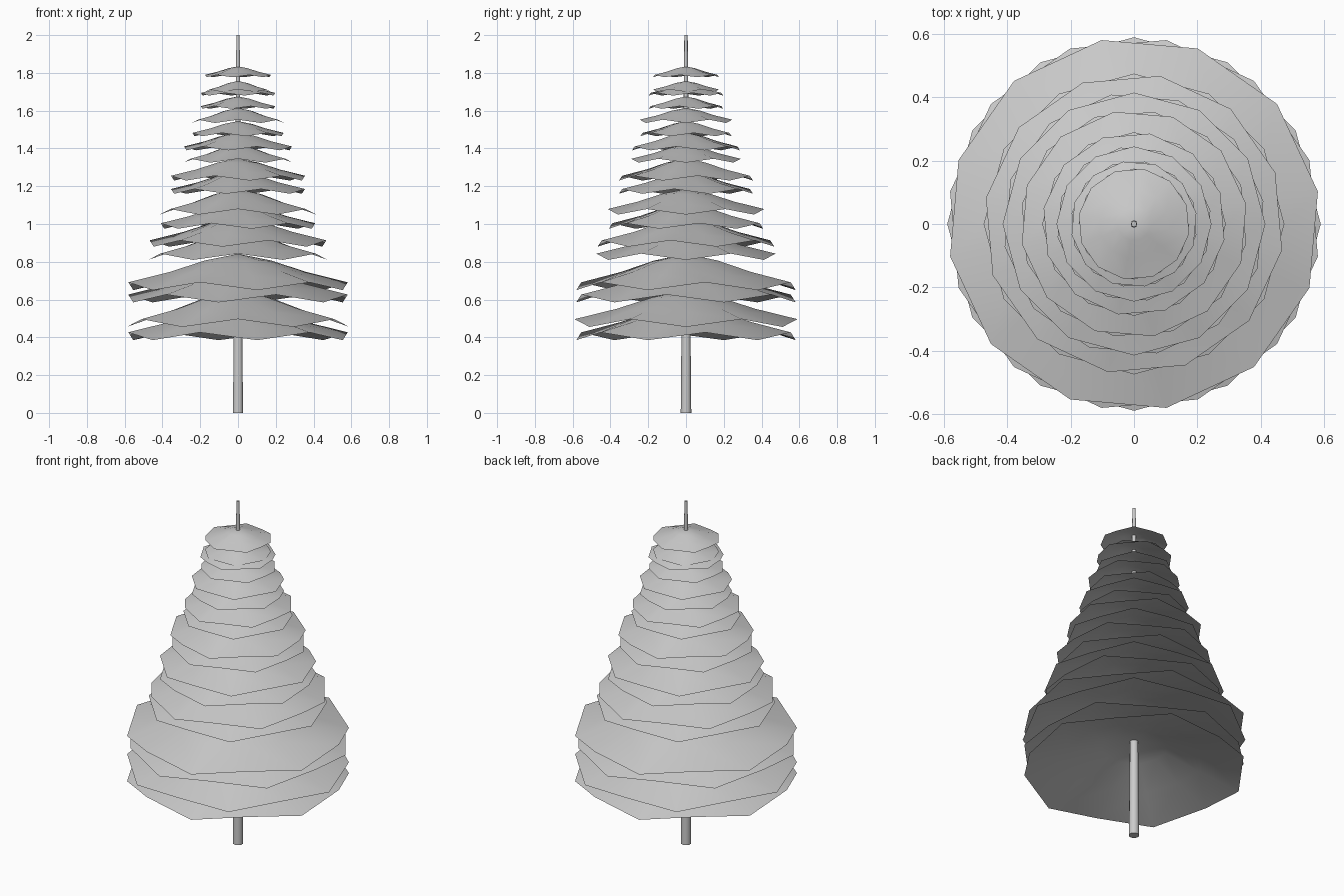
import bpy, bmesh
from math import sin, cos, radians, pi

if "Cube" in bpy.data.objects:
    bpy.data.objects.remove(bpy.data.objects["Cube"])

SIDES = 12


def finish(bm, name, angle=None):
    mesh = bpy.data.meshes.new(name)
    bm.to_mesh(mesh)
    bm.free()
    ob = bpy.data.objects.new(name, mesh)
    bpy.context.collection.objects.link(ob)
    if angle:
        bpy.ops.object.select_all(action='DESELECT')
        ob.select_set(True)
        bpy.context.view_layer.objects.active = ob
        bpy.ops.object.shade_smooth_by_angle(angle=angle)
    return ob


def branch_tier(name, radius, low, turn):
    """Single-sheet drooping skirt whose rim zigzags up and down."""
    bm = bmesh.new()
    height = 0.325 * radius
    rings = []
    # radius fraction, height fraction
    for f, h in ((0.3, 0.8), (0.62, 0.42), (1.0, 0.0)):
        ring = []
        for k in range(SIDES):
            a = turn + 2 * pi * k / SIDES
            lift = 0.07 * radius * f * f if k % 2 else 0
            ring.append(bm.verts.new((radius * f * cos(a), radius * f * sin(a),
                                      low + height * h + lift)))
        rings.append(ring)
    apex = bm.verts.new((0, 0, low + height))
    for k in range(SIDES):
        n = (k + 1) % SIDES
        bm.faces.new((apex, rings[0][k], rings[0][n]))
        for inner, outer in zip(rings, rings[1:]):
            bm.faces.new((inner[k], outer[k], outer[n], inner[n]))
    finish(bm, name, radians(40))


# Trunk: slim taper through the whole tree
bm = bmesh.new()
bmesh.ops.create_cone(bm, cap_ends=True, segments=10, radius1=0.028,
                      radius2=0.009, depth=2.0)
bmesh.ops.translate(bm, verts=bm.verts, vec=(0, 0, 1))
finish(bm, "trunk", radians(40))

# Branch tiers from bottom to top: radius, lowest rim height
tiers = [(0.59, 0.385), (0.59, 0.455), (0.59, 0.585), (0.59, 0.65),
         (0.475, 0.81), (0.475, 0.88), (0.415, 0.975), (0.415, 1.05),
         (0.36, 1.16), (0.36, 1.23), (0.29, 1.325), (0.29, 1.39),
         (0.245, 1.465), (0.245, 1.535), (0.2, 1.61), (0.2, 1.68),
         (0.175, 1.70), (0.177, 1.777)]
for i, (r, z) in enumerate(tiers):
    branch_tier(f"branch_tier_{i + 1}", r, z, radians(40 + 20 * i))
